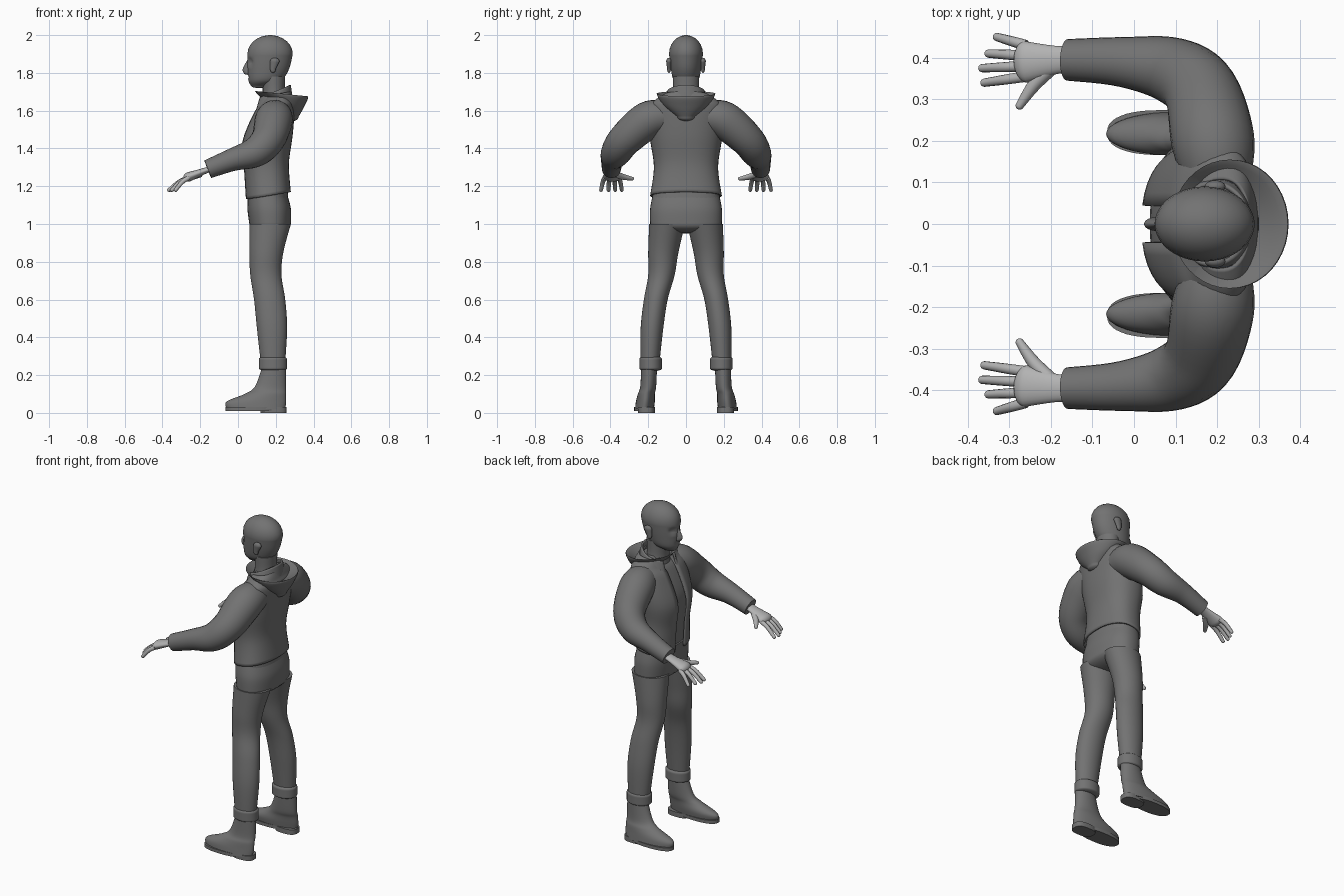
import bpy, bmesh
from math import sin, cos, pi, asin, radians
from mathutils import Vector

cube = bpy.data.objects.get("Cube")
if cube:
    bpy.data.objects.remove(cube, do_unlink=True)

UP = Vector((0, 0, 1))


def material(name, value):
    mat = bpy.data.materials.new(name)
    mat.use_nodes = True
    colour = (value, value, value, 1)
    mat.diffuse_color = colour
    mat.node_tree.nodes["Principled BSDF"].inputs["Base Color"].default_value = colour
    return mat


DARK = material("dark grey", .17)
LIGHT = material("light grey", .45)


def smooth_rows(rows, steps=6):
    """Catmull-Rom interpolation of every value in the rows."""
    out = []
    last = len(rows) - 1
    for i in range(last):
        quad = [rows[max(0, min(last, i + k))] for k in (-1, 0, 1, 2)]
        for step in range(steps):
            t = step / steps
            out.append([b + t / 2 * (c - a + t * (2 * a - 5 * b + 4 * c - d
                        + t * (3 * (b - c) + d - a))) for a, b, c, d in zip(*quad)])
    return out + [list(rows[-1])]


def dome(ring, offset, steps=6):
    """Rings that close a tube with a rounded end."""
    centre = sum(ring, Vector()) / len(ring)
    angles = [radians(85) * (k + 1) / steps for k in range(steps)]
    return [[centre + (p - centre) * cos(a) + offset * sin(a) for p in ring] for a in angles]


def power(value, exponent):
    return abs(value) ** exponent * (1 if value >= 0 else -1)


def skin(name, rings, closed=True, capped=True, mirror=False, mat=DARK, tweak=None):
    """Join rings of points into a smooth surface."""
    bm = bmesh.new()
    grid = [[bm.verts.new(tweak(p) if tweak else p) for p in ring] for ring in rings]
    count = len(grid[0])
    for low, high in zip(grid, grid[1:]):
        for i in range(count if closed else count - 1):
            j = (i + 1) % count
            bm.faces.new((low[i], low[j], high[j], high[i]))
    if closed and capped:
        bm.faces.new(grid[0])
        bm.faces.new(grid[-1])
    bmesh.ops.recalc_face_normals(bm, faces=bm.faces)
    mesh = bpy.data.meshes.new(name)
    bm.to_mesh(mesh)
    bm.free()
    mesh.materials.append(mat)
    mesh.shade_smooth()
    mesh.set_sharp_from_angle(angle=radians(50))
    part = bpy.data.objects.new(name, mesh)
    bpy.context.collection.objects.link(part)
    if mirror:
        part.modifiers.new("Mirror", "MIRROR").use_axis = (False, True, False)
    if not closed:
        part.modifiers.new("Cloth", "SOLIDIFY").thickness = .01


def stack(name, rows, gap=0, tilt=0, square=2, bottom=0, top=0, sides=40, **options):
    """Oval rings from rows of height, front, back, half width and sideways centre."""
    rings = []
    for z, front, back, half, *shift in smooth_rows(rows):
        start = asin((gap / half) ** (square / 2))
        middle = Vector(((front + back) / 2, shift[0] if shift else 0, z))
        ring = []
        for i in range(sides):
            a = start + 2 * (pi - start) * i / (sides - 1 if gap else sides)
            x = -power(cos(a), 2 / square) * (back - front) / 2
            y = power(sin(a), 2 / square) * half
            ring.append(middle + Vector((x, y, tilt * x)))
        rings.append(ring)
    if bottom:
        rings = dome(rings[0], -UP * bottom)[::-1] + rings
    if top:
        rings += dome(rings[-1], UP * top)
    skin(name, rings, closed=not gap, **options)


def tube(name, rows, flat=1, tip=0, sides=24, **options):
    """Limb along a path from rows of x, y, z and radius."""
    rows = smooth_rows(rows)
    points = [Vector(row[:3]) for row in rows]
    rings = []
    for i, (point, row) in enumerate(zip(points, rows)):
        along = (points[min(i + 1, len(points) - 1)] - points[max(i - 1, 0)]).normalized()
        side = along.cross(UP).normalized()
        above = side.cross(along) * flat
        angles = [2 * pi * k / sides for k in range(sides)]
        rings.append([point + (side * cos(a) + above * sin(a)) * row[3] for a in angles])
    if tip:
        rings += dome(rings[-1], along * tip)
    skin(name, rings, mirror=True, **options)


# Head, with hollow eye sockets and a mouth line
def face(point):
    def dent(y, z, width, height):
        return max(0, 1 - ((abs(point.y) - y) / width) ** 2 - ((point.z - z) / height) ** 2)
    if point.x < .13:
        point.x += .015 * dent(.035, 1.86, .025, .02) + .005 * dent(0, 1.78, .03, .01)
    return point


stack("head", [(1.73, .07, .16, .03), (1.76, .055, .23, .065), (1.82, .05, .27, .08),
               (1.9, .05, .29, .09)], bottom=.01, top=.1, sides=64, tweak=face)
stack("nose", [(1.8, .03, .08, .017), (1.82, .025, .08, .015), (1.87, .05, .08, .008)],
      bottom=.01)
stack("ears", [(1.82, .17, .2, .01, .09), (1.86, .17, .22, .015, .09)],
      bottom=.02, top=.02, mirror=True)
stack("neck", [(1.6, .12, .28, .1), (1.68, .13, .25, .07), (1.78, .13, .25, .07)])

# Jacket open down the front, over a shirt of the same cut
body = [(1.15, .04, .28, .19), (1.3, .03, .27, .17), (1.45, .02, .29, .19),
        (1.6, .08, .3, .2), (1.65, .12, .29, .17), (1.69, .14, .28, .11)]
stack("jacket", body, gap=.045, tilt=.16, square=2.3)
inner = [(z, front + .02, back - .015, half - .015) for z, front, back, half in body]
stack("shirt", [(1.11, .05, .27, .18)] + inner, square=2.3)

# Standing collar and hanging hood
stack("collar", [(1.62, .08, .29, .13), (1.7, .1, .28, .1)], gap=.055, tilt=.4)
stack("hood", [(1.57, .24, .32, .05), (1.63, .17, .35, .12), (1.69, .09, .37, .155),
               (1.65, .13, .3, .1)], bottom=.025, tilt=-.1, capped=False)

# Sleeves
tube("sleeves", [(.2, .1, 1.57, .08), (.19, .2, 1.55, .1), (.16, .32, 1.45, .09),
                 (.09, .37, 1.38, .08), (-.03, .39, 1.34, .06), (-.16, .395, 1.29, .05)])

# Hands
tube("palms", [(-.12, .395, 1.3, .035), (-.18, .395, 1.28, .033), (-.26, .39, 1.25, .05)],
     flat=.5, tip=.03, mat=LIGHT)
fingers = [("little", .43, -.33, .45), ("ring", .405, -.35, .41),
           ("middle", .38, -.365, .375), ("index", .355, -.36, .34)]
for label, base, tip_x, tip_y in fingers:
    knuckle = Vector((-.26, base, 1.245))
    end = Vector((tip_x, tip_y, 1.18))
    bend = (knuckle + end) / 2 + UP * .01
    tube(label + "_fingers", [(*knuckle, .013), (*bend, .012), (*end, .01)],
         tip=.01, sides=12, mat=LIGHT)
tube("thumbs", [(-.2, .375, 1.265, .018), (-.24, .335, 1.25, .016), (-.275, .285, 1.24, .01)],
     tip=.01, sides=12, mat=LIGHT)

# Trousers with rolled cuffs
stack("trouser_seat", [(1, .06, .28, .19), (1.08, .05, .28, .19), (1.16, .05, .26, .175)],
      bottom=.05, square=2.3)
stack("trouser_legs", [(.27, .12, .25, .05, .19), (.45, .1, .26, .06, .18),
                       (.6, .085, .25, .063, .16), (.73, .065, .23, .07, .13),
                       (.85, .06, .24, .08, .12), (1, .06, .28, .095, .1)], mirror=True)
stack("trouser_cuffs", [(z, .11, .26, .06, .187) for z in (.235, .285)],
      bottom=.015, top=.02, mirror=True)

# Boots with soles and heels
stack("boots", [(.02, -.06, .25, .05, .22), (.06, -.06, .255, .05, .215),
                (.1, .035, .255, .045, .21), (.14, .09, .255, .042, .2),
                (.25, .13, .255, .042, .195)], mirror=True)
stack("boot_soles", [(z, -.065, .2, .054, .22) for z in (.01, .03)], square=2.4, mirror=True)
stack("boot_heels", [(z, .12, .257, .045, .21) for z in (0, .03)], square=2.8, mirror=True)
